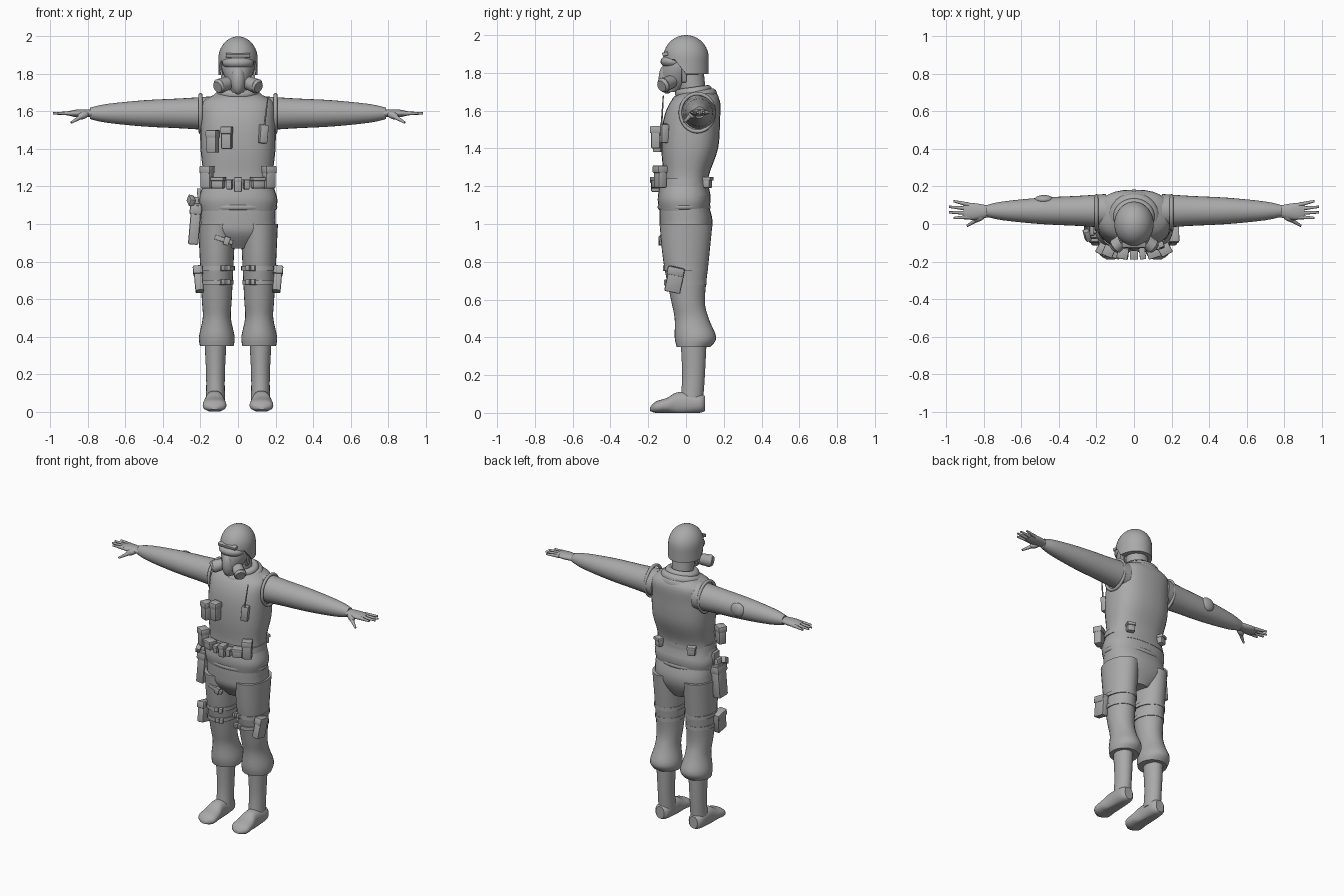
import bpy, bmesh, math
from math import sin, cos, radians
from mathutils import Vector, Matrix, Euler

if "Cube" in bpy.data.objects:
    bpy.data.objects.remove(bpy.data.objects["Cube"])

grey = bpy.data.materials.new("plain_grey")
grey.use_nodes = True
grey.diffuse_color = (.4, .4, .4, 1)
grey.node_tree.nodes["Principled BSDF"].inputs["Base Color"].default_value = grey.diffuse_color
parts = []


def finish(name, bm):
    bmesh.ops.recalc_face_normals(bm, faces=bm.faces)
    mesh = bpy.data.meshes.new(name)
    bm.to_mesh(mesh)
    bm.free()
    mesh.materials.append(grey)
    obj = bpy.data.objects.new(name, mesh)
    bpy.context.collection.objects.link(obj)
    parts.append(obj)


def spline(rows, steps=4):
    """Smooth the section table with a Catmull-Rom curve."""
    padded = [rows[0], *rows, rows[-1]]
    out = []
    for before, start, end, after in zip(padded, padded[1:], padded[2:], padded[3:]):
        for step in range(steps):
            t = step / steps
            out.append([b + t / 2 * (c - a + t * (2*a - 5*b + 4*c - d + t * (3*(b - c) + d - a)))
                        for a, b, c, d in zip(before, start, end, after)])
    return out + [rows[-1]]


def loft(name, axis, middle, rows, side=1, power=2, sides=28):
    """Rows are (position on axis, second centre, two radii); the first centre stays at middle."""
    first, second = [k for k in range(3) if k != axis]
    bm = bmesh.new()
    rings = []
    for along, centre, wide, deep in spline(rows):
        ring = []
        for i in range(sides):
            angle = math.tau * i / sides
            co = Vector()
            co[axis] = along
            co[first] = middle + wide * math.copysign(abs(cos(angle)) ** (2 / power), cos(angle))
            co[second] = centre + deep * math.copysign(abs(sin(angle)) ** (2 / power), sin(angle))
            co.x *= side
            co.z = max(co.z, 0)
            ring.append(bm.verts.new(co))
        rings.append(ring)
    for low, high in zip(rings, rings[1:]):
        for i in range(sides):
            bm.faces.new((low[i - 1], low[i], high[i], high[i - 1]))
    bm.faces.new(rings[0])
    bm.faces.new(rings[-1])
    finish(name, bm)


def place(loc, size, rot):
    turn = Euler([radians(angle) for angle in rot]).to_matrix().to_4x4()
    return Matrix.Translation(loc) @ turn @ Matrix.Diagonal((*size, 1))


def box(name, loc, size, rot=(0, 0, 0)):
    bm = bmesh.new()
    bmesh.ops.create_cube(bm, size=1, matrix=place(loc, size, rot))
    bmesh.ops.bevel(bm, geom=bm.edges[:], offset=min(size) / 6, segments=2, affect='EDGES', profile=.5)
    finish(name, bm)


def ball(name, loc, size, rot=(0, 0, 0)):
    bm = bmesh.new()
    bmesh.ops.create_uvsphere(bm, u_segments=24, v_segments=14, radius=1, matrix=place(loc, size, rot))
    finish(name, bm)


def tube(name, start, end, start_radius, end_radius):
    start, end = Vector(start), Vector(end)
    turn = (end - start).to_track_quat('Z', 'Y').to_matrix().to_4x4()
    bm = bmesh.new()
    bmesh.ops.create_cone(bm, cap_ends=True, segments=16, radius1=start_radius, radius2=end_radius,
                          depth=(end - start).length, matrix=Matrix.Translation((start + end) / 2) @ turn)
    finish(name, bm)


def roll(name, loc, radius, thick, squash=.9, rot=(0, 0, 0)):
    bpy.ops.mesh.primitive_torus_add(major_radius=radius, minor_radius=thick, location=loc,
                                     rotation=[radians(angle) for angle in rot])
    obj = bpy.context.object
    obj.name = name
    obj.scale.y = squash
    obj.data.materials.append(grey)
    parts.append(obj)


def pouch(name, x, z, width, height, facing=-1):
    """A flapped pouch that follows the curve of the waist or chest."""
    y = facing * .14 * math.sqrt(1 - (x / .3) ** 2) - .02
    turn = (0, 0, math.degrees(-facing * x * 3))
    box(name, (x, y, z), (width, .05, height), turn)
    box(name + "_flap", (x, y, z + height / 3), (width * 1.1, .06, height / 3), turn)


# Torso, jacket skirt, belt and pelvis
loft("vest", 2, 0, [(1.15, 0, .2, .13), (1.25, 0, .185, .12), (1.4, .02, .2, .15),
                    (1.55, .03, .2, .15), (1.65, .05, .19, .13), (1.7, .06, .1, .08)], power=2.5)
loft("jacket_skirt", 2, 0, [(1.07, -.01, .2, .13), (1.13, -.01, .21, .14), (1.2, -.01, .19, .13)], power=2.4)
roll("jacket_hem", (0, -.01, 1.09), .195, .015, squash=.67)
loft("belt", 2, 0, [(1.2, -.01, .195, .13), (1.24, -.01, .19, .13)], power=2.4)
loft("pelvis", 2, 0, [(.87, .01, .07, .08), (.95, 0, .19, .13), (1.02, 0, .2, .14), (1.1, -.01, .2, .13)],
     power=2.4)

# Neck, scarf, head and mask
tube("neck", (0, .04, 1.65), (0, .02, 1.84), .07, .07)
roll("scarf_lower", (0, .045, 1.67), .105, .03, rot=(12, 0, 0))
roll("scarf_upper", (0, .04, 1.7), .085, .025, rot=(8, 0, 0))
ball("hood_fold", (0, .13, 1.66), (.1, .045, .045), (-20, 0, 0))
loft("head", 2, 0, [(1.7, -.08, .03, .04), (1.78, -.04, .07, .09), (1.85, -.01, .09, .11), (1.95, 0, .07, .08)])
ball("mask_snout", (0, -.1, 1.77), (.04, .045, .08))
ball("mask_visor", (0, -.065, 1.86), (.085, .07, .04))

# Helmet: dome above, skirt below whose rim rises over the face
bm = bmesh.new()
bmesh.ops.create_uvsphere(bm, u_segments=36, v_segments=20, radius=1)
for v in bm.verts:
    height = .12
    if v.co.z < 0:
        reach = max(.3, math.hypot(v.co.x, v.co.y))
        v.co.x /= reach
        v.co.y /= reach
        height = .09 - .08 * min(1, max(0, -2 * v.co.y))
    v.co = (v.co.x * .105, v.co.y * .12, v.co.z * height + 1.88)
finish("helmet", bm)
box("helmet_brim", (0, -.11, 1.9), (.13, .03, .02), (15, 0, 0))

# Section tables shared by both sides
leg = [(1, 0, .1, .14), (.8, 0, .09, .12), (.6, .01, .08, .09), (.5, .03, .075, .09),
       (.4, .05, .095, .11), (.35, .04, .09, .09)]
boot = [(.4, .04, .06, .07), (.2, .04, .05, .06), (.06, .03, .05, .06)]
foot = [(.1, .05, .03, .04), (.07, .05, .05, .05), (-.04, .05, .05, .06), (-.1, .04, .06, .04),
        (-.16, .03, .06, .03), (-.19, .02, .02, .01)]
shoulder = 1.59
sleeve = [(x, shoulder, r, r) for x, r in ((.15, .09), (.3, .08), (.5, .07), (.7, .05), (.79, .03))]
palm = [(.77, shoulder, .03, .02), (.86, shoulder, .045, .02), (.91, shoulder, .035, .01)]

for s, side in ((1, "left_"), (-1, "right_")):
    # Legs and boots
    loft(side + "trouser_leg", 2, .113, leg, s)
    loft(side + "boot_shaft", 2, .12, boot, s)
    loft(side + "boot_foot", 1, .125, foot, s, power=2.3)

    # Arms and hands
    loft(side + "sleeve", 0, .07, sleeve, s)
    roll(side + "armhole", (s * .2, .06, shoulder), .1, .01, rot=(0, 90, 0))
    loft(side + "palm", 0, .067, palm, s)
    for i in range(4):
        spread = i - 1.5
        tip = .99 - .012 * spread ** 2
        tube(f"{side}finger_{i}", (s * .88, .07 + spread * .022, shoulder),
             (s * tip, .077 + spread * .03, shoulder), .012, .006)
    ball(side + "thumb_base", (s * .825, .035, 1.58), (.035, .02, .02), (0, s * 20, -s * 25))
    tube(side + "thumb", (s * .825, .03, 1.58), (s * .89, -.01, 1.54), .014, .006)

    # Mask filters
    tube(side + "filter", (s * .045, -.075, 1.755), (s * .1, -.12, 1.735), .034, .04)
    tube(side + "filter_cap", (s * .1, -.12, 1.735), (s * .11, -.13, 1.73), .04, .03)
    box(side + "chin_strap", (s * .087, -.01, 1.8), (.012, .025, .1), (0, s * 12, 0))

    # Thigh straps with buckles, and the pouch they hold
    for z, wide in ((.765, .096), (.69, .09)):
        loft(side + "thigh_strap", 2, .113, [(z + edge, 0, wide, wide * 1.22) for edge in (-.012, .012)], s)
        for x in (.055, .085):
            box(side + "strap_buckle", (s * x, -wide * 1.1, z), (.024, .03, .03), (0, 0, -s * 25))
    tilt = (-12, s * 5, 0)
    box(side + "thigh_pouch", (s * .21, -.06, .705), (.045, .085, .135), tilt)
    box(side + "thigh_pouch_flap", (s * .214, -.055, .75), (.052, .09, .045), tilt)

    # Paired belt pouches
    pouch(side + "tall_belt_pouch", s * .165, 1.25, .06, .12)
    pouch(side + "wide_belt_pouch", s * .105, 1.22, .065, .06)
    pouch(side + "small_belt_pouch", s * .045, 1.21, .03, .05)
    pouch(side + "back_belt_pouch", s * .12, 1.22, .05, .06, facing=1)

# Belt buckle, chest pouches and radio
pouch("belt_buckle", 0, 1.21, .04, .08)
pouch("outer_chest_pouch", -.135, 1.44, .055, .12)
pouch("inner_chest_pouch", -.06, 1.46, .055, .12)
box("radio", (.135, -.115, 1.48), (.045, .04, .1), (0, 5, 16))
tube("radio_antenna", (.14, -.13, 1.52), (.16, -.12, 1.68), .005, .003)

# Hip holster, pistol and its straps
lean = (0, 5, 0)
box("holster", (-.23, -.03, 1), (.055, .09, .22), lean)
box("holster_cuff", (-.225, -.03, 1.075), (.065, .1, .05), lean)
box("pistol_slide", (-.225, -.03, 1.11), (.03, .06, .07), lean)
box("pistol_grip", (-.25, -.06, 1.125), (.03, .06, .04), (30, 10, 20))
box("holster_hanger", (-.205, -.02, 1.13), (.02, .06, .12), (0, -5, 0))
box("leg_strap", (-.075, -.13, .915), (.1, .02, .025), (0, 18, 0))
box("leg_strap_buckle", (-.06, -.135, .91), (.03, .02, .045), (0, 18, 0))

# Elbow pad on the right sleeve
ball("elbow_pad", (-.48, .13, 1.6), (.05, .025, .045))

bpy.ops.object.select_all(action='DESELECT')
for obj in parts:
    obj.select_set(True)
bpy.context.view_layer.objects.active = parts[0]
bpy.ops.object.shade_smooth_by_angle(angle=radians(40))
